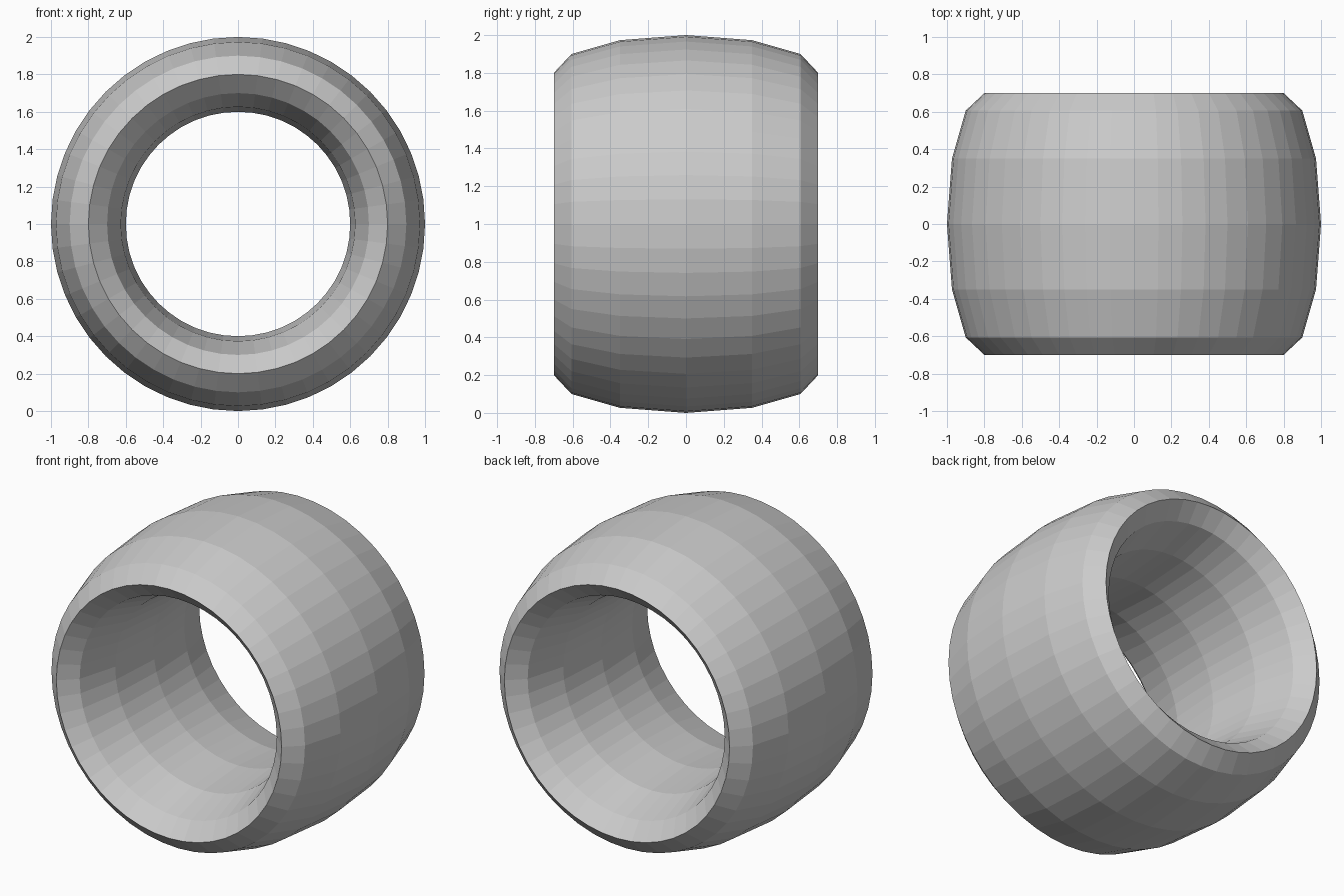
import bpy
from math import radians

if "Cube" in bpy.data.objects:
    bpy.data.objects.remove(bpy.data.objects["Cube"])

# Ring: a flat-shaded torus stretched along its axis into a barrel-like band
bpy.ops.mesh.primitive_torus_add(
    major_segments=48, minor_segments=12,
    major_radius=0.8, minor_radius=0.2,
    location=(0, 0, 1), rotation=(radians(90), 0, 0))
ring = bpy.context.object
ring.name = "ring"
ring.scale = (1, 1, 3.5)
bpy.ops.object.transform_apply(location=False, rotation=True, scale=True)
bpy.ops.object.shade_flat()
